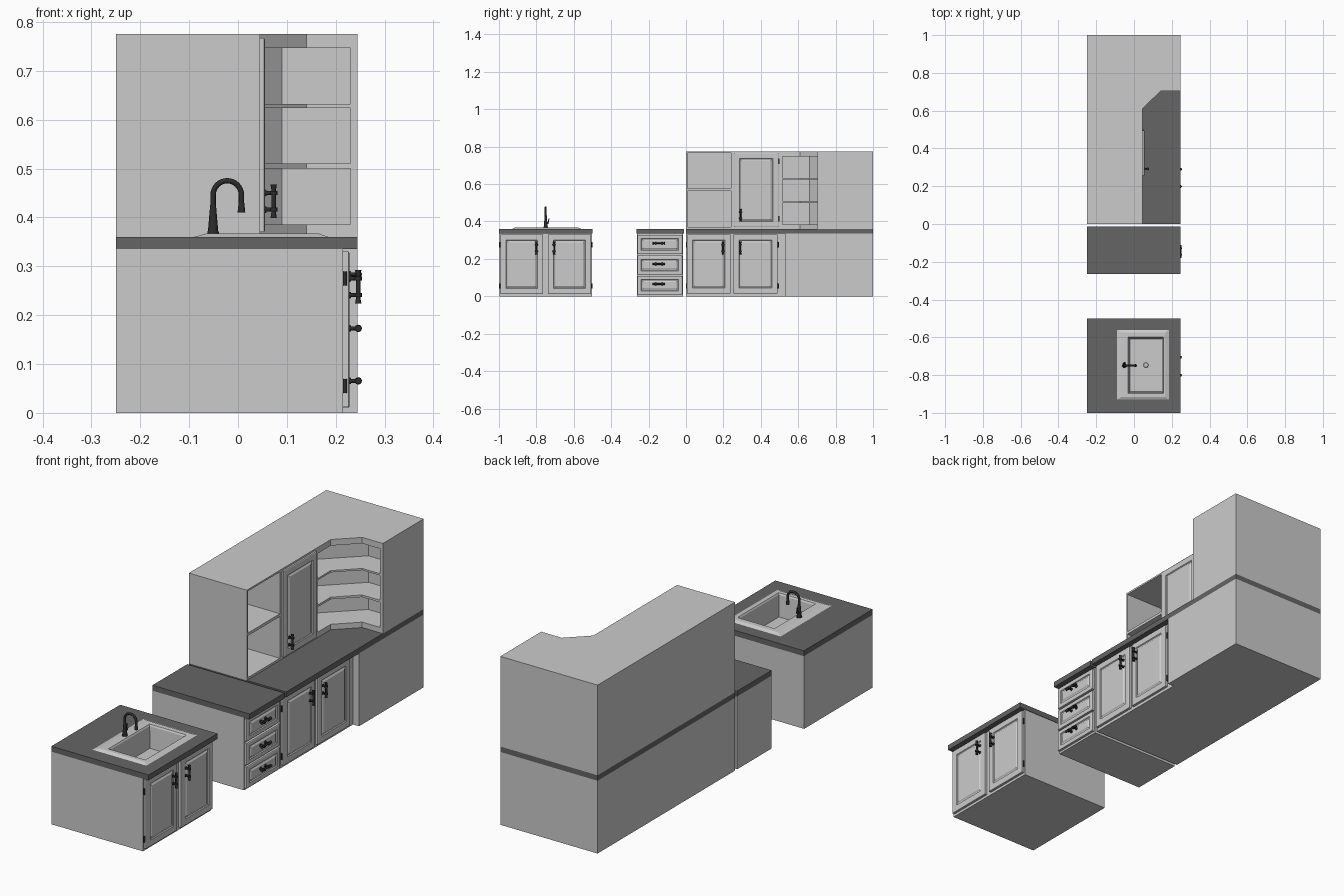
import bpy, bmesh, math
from mathutils import Vector, Matrix

if "Cube" in bpy.data.objects:
    bpy.data.objects.remove(bpy.data.objects["Cube"])


def material(name, v):
    m = bpy.data.materials.new(name)
    m.diffuse_color = (v, v, v, 1)
    m.use_nodes = True
    m.node_tree.nodes["Principled BSDF"].inputs["Base Color"].default_value = m.diffuse_color
    return m


DARK = material("dark_worktop", 0.13)
BLACK = material("black_metal", 0.025)


def finish(name, bm, mat=None, smooth=False):
    bmesh.ops.recalc_face_normals(bm, faces=bm.faces[:])
    me = bpy.data.meshes.new(name)
    bm.to_mesh(me)
    bm.free()
    ob = bpy.data.objects.new(name, me)
    bpy.context.collection.objects.link(ob)
    if mat:
        me.materials.append(mat)
    if smooth:
        bpy.ops.object.select_all(action='DESELECT')
        bpy.context.view_layer.objects.active = ob
        ob.select_set(True)
        bpy.ops.object.shade_smooth_by_angle(angle=math.radians(40))
    return ob


def prism(name, pts, z0, z1, mat=None):
    bm = bmesh.new()
    face = bm.faces.new([bm.verts.new((x, y, z0)) for x, y in pts])
    ext = bmesh.ops.extrude_face_region(bm, geom=[face])
    top = [v for v in ext["geom"] if isinstance(v, bmesh.types.BMVert)]
    bmesh.ops.translate(bm, vec=(0, 0, z1 - z0), verts=top)
    return finish(name, bm, mat)


def rect(x0, x1, y0, y1):
    return [(x0, y0), (x1, y0), (x1, y1), (x0, y1)]


def box(name, x0, x1, y0, y1, z0, z1, mat=None):
    return prism(name, rect(x0, x1, y0, y1), z0, z1, mat)


def carve(ob, cutter):
    mod = ob.modifiers.new("carve", 'BOOLEAN')
    mod.operation, mod.solver, mod.object = 'DIFFERENCE', 'EXACT', cutter
    bpy.context.view_layer.objects.active = ob
    bpy.ops.object.modifier_apply(modifier=mod.name)
    bpy.data.objects.remove(cutter)


def panel(name, x0, y0, y1, z0, z1, margin=0.026, t=0.011):
    """Door or drawer front facing +x with a grooved raised field."""
    bm = bmesh.new()
    bmesh.ops.create_cube(bm, size=1, matrix=Matrix.LocRotScale(
        Vector((x0 + t / 2, (y0 + y1) / 2, (z0 + z1) / 2)), None, Vector((t, y1 - y0, z1 - z0))))
    front = max(bm.faces, key=lambda f: f.calc_center_median().x)
    for inset, push in ((0.003, 0.002), (margin, 0), (0.003, -0.004), (0.004, 0), (0.006, 0.004)):
        bmesh.ops.inset_region(bm, faces=[front], thickness=inset, use_even_offset=True)
        bmesh.ops.translate(bm, vec=(push, 0, 0), verts=front.verts[:])
    return finish(name, bm)


def rod(bm, p, q, r1, r2, seg=16):
    p, q = Vector(p), Vector(q)
    d = q - p
    rot = d.to_track_quat('Z', 'Y').to_matrix().to_4x4()
    bmesh.ops.create_cone(bm, cap_ends=True, segments=seg, radius1=r1, radius2=r2, depth=d.length,
                          matrix=Matrix.Translation((p + q) / 2) @ rot)


def handle(name, x, y, z, vertical=True):
    """Bar with flared ends on two collared posts."""
    bm = bmesh.new()
    axis = Vector((0, 0, 1)) if vertical else Vector((0, 1, 0))
    c, out = Vector((x, y, z)), Vector((0.018, 0, 0))
    rod(bm, c + out - axis * 0.02, c + out + axis * 0.02, 0.0045, 0.0045)
    for s in (-1, 1):
        a = c + axis * s * 0.017
        rod(bm, a, a + out, 0.004, 0.004)
        rod(bm, a, a + out * 0.2, 0.007, 0.006)
        rod(bm, a + out - axis * 0.004, a + out + axis * 0.004, 0.0075, 0.0075)
        rod(bm, c + out + axis * s * 0.02, c + out + axis * s * 0.034, 0.004, 0.0065)
    finish(name, bm, BLACK, True)


def hinge(name, x, y, z):
    bm = bmesh.new()
    rod(bm, (x, y, z - 0.014), (x, y, z + 0.014), 0.004, 0.004, 12)
    finish(name, bm, BLACK, True)


L, F, R = -0.25, 0.215, 0.245      # back, cabinet front, worktop front
TOP0, TOP1 = 0.335, 0.36
DOOR_X = F + 0.013

# sink cabinet
sink_body = box("sink_cabinet", L, F, -0.998, -0.502, 0, TOP0)
sink_top = box("sink_worktop", L, R, -1, -0.5, TOP0, TOP1, DARK)
for part in (sink_body, sink_top):
    carve(part, box("cutter", -0.035, 0.16, -0.9, -0.595, 0.25, 0.45))
for i, (y0, y1, hy) in enumerate(((-0.992, -0.765, -0.8), (-0.738, -0.508, -0.705))):
    panel(f"sink_door_{i}", F, y0, y1, 0.012, 0.33)
    handle(f"sink_door_handle_{i}", DOOR_X, hy, 0.258)
    for z in (0.055, 0.275):
        hinge(f"sink_door_hinge_{i}", F + 0.004, (-0.995, -0.505)[i], z)

# sink basin: rectangular loops from rim to floor
bm = bmesh.new()
loops = []
for x0, x1, y0, y1, z in ((-0.09, 0.185, -0.93, -0.56, 0.36), (-0.065, 0.165, -0.915, -0.575, 0.367),
                          (-0.032, 0.157, -0.897, -0.598, 0.367), (-0.028, 0.153, -0.893, -0.602, 0.36),
                          (-0.022, 0.147, -0.886, -0.609, 0.262)):
    loops.append([bm.verts.new((x, y, z)) for x, y in rect(x0, x1, y0, y1)])
for a, b in zip(loops, loops[1:]):
    for i in range(4):
        j = (i + 1) % 4
        bm.faces.new((a[i], a[j], b[j], b[i]))
bm.faces.new(loops[-1])
finish("sink_basin", bm)
bm = bmesh.new()
rod(bm, (0.063, -0.747, 0.262), (0.063, -0.747, 0.265), 0.014, 0.011, 20)
finish("sink_drain", bm)

# faucet: bent pipe plus turned base, nozzle and lever
FX, FY = -0.051, -0.75
cu = bpy.data.curves.new("faucet_pipe", 'CURVE')
cu.dimensions, cu.bevel_depth, cu.bevel_resolution, cu.use_fill_caps = '3D', 0.0055, 3, True
path = [(FX, 0.41)]
path += [(FX + 0.029 - 0.029 * math.cos(a), 0.446 + 0.029 * math.sin(a))
         for a in (math.pi * k / 16 for k in range(17))]
path.append((FX + 0.058, 0.425))
sp = cu.splines.new('POLY')
sp.points.add(len(path) - 1)
for pt, (x, z) in zip(sp.points, path):
    pt.co = (x, FY, z, 1)
sp.use_smooth = True
cu.materials.append(BLACK)
bpy.context.collection.objects.link(bpy.data.objects.new("faucet_pipe", cu))
bm = bmesh.new()
rod(bm, (FX, FY, 0.364), (FX, FY, 0.372), 0.012, 0.0115, 20)
rod(bm, (FX, FY, 0.372), (FX, FY, 0.425), 0.0105, 0.006, 20)
rod(bm, (FX + 0.058, FY, 0.432), (FX + 0.058, FY, 0.41), 0.0055, 0.008, 20)
rod(bm, (FX, FY, 0.39), (FX, FY + 0.015, 0.392), 0.006, 0.006)
rod(bm, (FX, FY + 0.012, 0.388), (FX, FY + 0.017, 0.415), 0.003, 0.0025)
finish("faucet_base", bm, BLACK, True)

# drawer unit
box("drawer_cabinet", L, F, -0.263, -0.015, 0, TOP0)
box("drawer_worktop", L, R, -0.265, -0.012, TOP0, TOP1, DARK)
for i, (z0, z1) in enumerate(((0.01, 0.109), (0.117, 0.217), (0.226, 0.329))):
    panel(f"drawer_front_{i}", F, -0.26, -0.02, z0, z1, 0.016)
    handle(f"drawer_handle_{i}", DOOR_X, -0.145, (z0 + z1) / 2 + 0.006, False)

# long base unit with a stepped-out corner block
prism("base_cabinet", [(L, 0), (F, 0), (F, 0.53), (R, 0.53), (R, 1), (L, 1)], 0, TOP0)
box("base_worktop", L, R, 0, 1, TOP0, TOP1, DARK)
for i, (y0, y1, hy) in enumerate(((0.006, 0.238, 0.198), (0.255, 0.49, 0.29))):
    panel(f"base_door_{i}", F, y0, y1, 0.014, 0.33)
    handle(f"base_door_handle_{i}", DOOR_X, hy, 0.258)
    for z in (0.055, 0.275):
        hinge(f"base_door_hinge_{i}", F + 0.004, (0.003, 0.494)[i], z)

# wall cabinet with chamfered inner corner
U = 0.045
upper = prism("wall_cabinet", [(L, 0), (U, 0), (U, 0.61), (0.14, 0.703), (R, 0.703), (R, 1), (L, 1)],
              TOP1, 0.775)
# open shelves at the left end
for z0, z1 in ((0.37, 0.562), (0.575, 0.767)):
    carve(upper, box("cutter", L + 0.02, 0.1, 0.007, 0.24, z0, z1))
# open corner shelves wrapping round the chamfer
for z0, z1 in ((0.385, 0.5), (0.51, 0.624), (0.632, 0.747)):
    carve(upper, prism("cutter", [(-0.075, 0.515), (0.23, 0.515), (0.23, 0.82), (0.09, 0.82),
                                  (-0.075, 0.66)], z0, z1))
panel("wall_door", U - 0.003, 0.256, 0.495, 0.37, 0.767)
handle("wall_door_handle", U + 0.01, 0.292, 0.433)
for z in (0.415, 0.722):
    hinge("wall_door_hinge", U + 0.003, 0.497, z)
